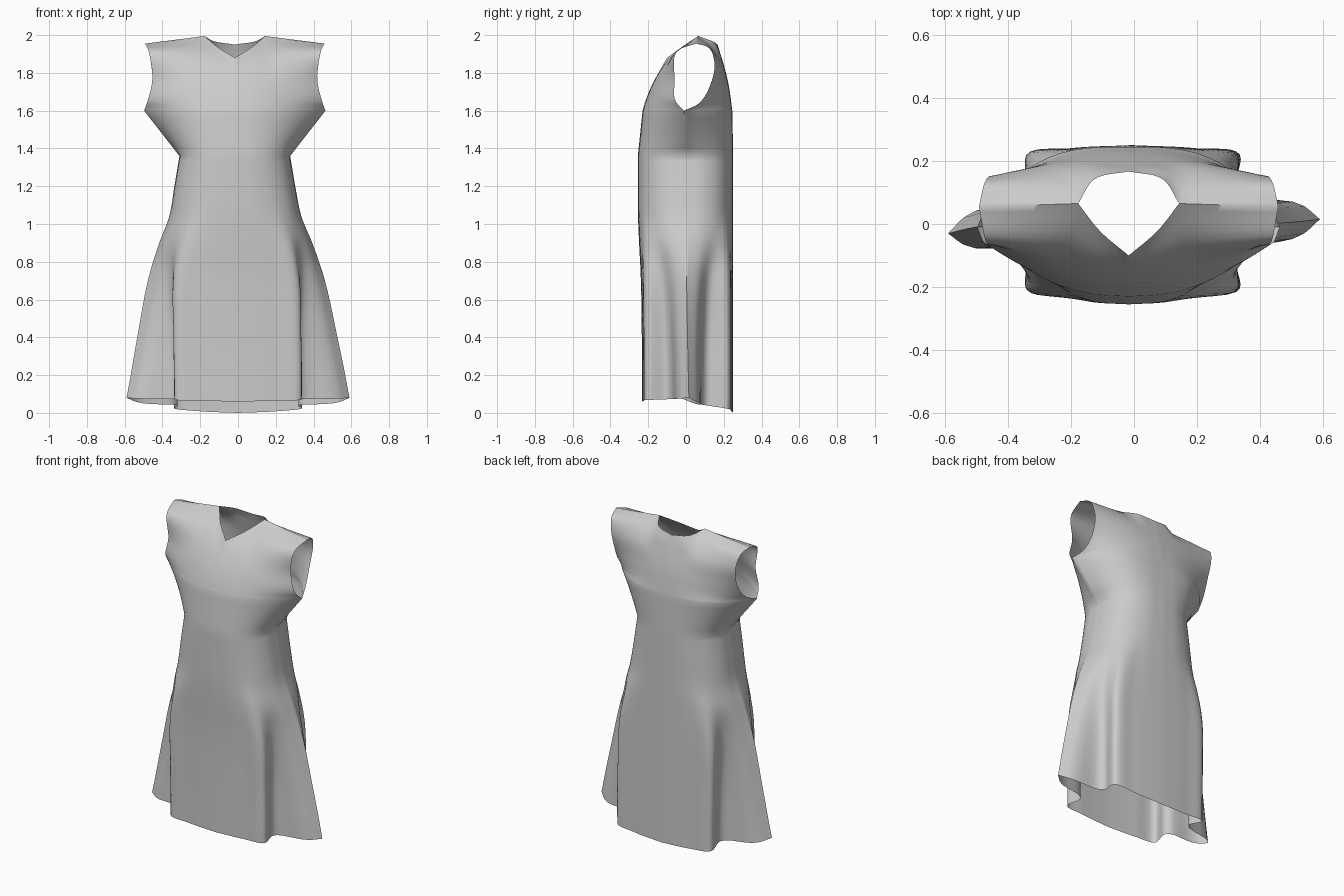
import bpy, bmesh
from math import sin, cos, pi
from mathutils import Vector

if "Cube" in bpy.data.objects:
    bpy.data.objects.remove(bpy.data.objects["Cube"])

COLS = 6                              # control columns from centre line to side
# body profile: height, half width, amount of flared side folds
BODY = [(.07, .59, 1), (.4, .53, .95), (.75, .455, .65), (.9, .405, .3),
        (1.04, .35, .05), (1.2, .32, 0), (1.36, .293, 0)]
# upper rows: height, centre depth, armhole edge x and y, roundness
YOKE = {-1: [(1.6, -.23, .48, -.01, 2.2), (1.65, -.215, .462, -.055, 2), (1.76, -.168, .437, -.06, 2)],
        1: [(1.6, .245, .48, -.01, 3), (1.64, .24, .45, .07, 2.5),
            (1.74, .225, .435, .13, 2), (1.86, .195, .445, .15, 1.5)]}
NECK_MID = {-1: Vector((0, -.1, 1.88)), 1: Vector((0, .167, 1.95))}
NECK_BULGE = {-1: Vector((.012, -.004, 0)), 1: Vector((.03, .025, -.005))}
NECK_SIDE, SHOULDER_TIP = Vector((.16, .065, 1.995)), Vector((.475, .055, 1.955))
ROLL = {-1: Vector((0, -.045, .057)), 1: Vector((0, .02, .024))}


def spline(pts, sub=6):
    """Smooth curve through the points, tangents weighted by spacing."""
    gap = [max((b - a).length, 1e-4) for a, b in zip(pts, pts[1:])]
    slope = [(b - a) / g for a, b, g in zip(pts, pts[1:], gap)]
    inner = [(s0 * g1 + s1 * g0) / (g0 + g1) for s0, s1, g0, g1 in zip(slope, slope[1:], gap, gap[1:])]
    tan = [slope[0]] + inner + [slope[-1]]
    out = []
    for i, g in enumerate(gap):
        for k in range(sub):
            t = k / sub
            ease = t * t * (3 - 2 * t)
            out.append(pts[i].lerp(pts[i + 1], ease)
                       + g * (tan[i] * t * (1 - t) ** 2 - tan[i + 1] * t * t * (1 - t)))
    return out + [pts[-1]]


def body_row(z, w, t, side, hem):
    """Rounded oval at the waist, blended into panel plus side fold at the hem."""
    depth = .255 - .022 * t if side < 0 else .25
    flare_x = [0, .2, .335, .32, w - .05, w]
    flare_y = [1, .96, .88, .45, .18, 0]
    row = []
    for i in range(COLS):
        f = i / (COLS - 1)
        a = f * pi / 2
        oval = Vector((w * sin(a) ** .8, max(0, cos(a)) ** .8 if i < COLS - 1 else 0))
        p = oval.lerp(Vector((flare_x[i], flare_y[i])), t)
        if hem:
            z = .06 + .02 * f if side < 0 else .08 * f ** 1.4
        row.append(Vector((p.x, p.y * depth * side, z)))
    return row


def yoke_row(z, y0, x1, y1, power):
    fs = [i / (COLS - 1) for i in range(COLS)]
    return [Vector((x1 * f ** .85, y0 + (y1 - y0) * f ** (.9 * power), z)) for f in fs]


def top_row(side):
    """Half of the neckline, then the shoulder seam."""
    mid = NECK_MID[side].lerp(NECK_SIDE, .5) + NECK_BULGE[side]
    return [NECK_MID[side], mid] + [NECK_SIDE.lerp(SHOULDER_TIP, k / 3) for k in range(4)]


def upper_rows(side):
    rows = [yoke_row(*r) for r in YOKE[side]]
    top = top_row(side)
    roll = [a.lerp(b, .5) + ROLL[side] * i / (COLS - 1) for i, (a, b) in enumerate(zip(rows[-1], top))]
    return rows + [roll, top]


def loft(rows, corner=False):
    """Surface through the rows; corner sharpens the neck point at the top."""
    grid = list(zip(*[spline(c) for c in zip(*rows)]))
    out = []
    for j, r in enumerate(grid):
        line = spline(r)
        if corner:
            split = spline(r[:3]) + spline(r[2:])[1:]
            line = [a.lerp(b, (j / (len(grid) - 1)) ** 6) for a, b in zip(line, split)]
        out.append(line)
    return out


def place(v, mirror):
    """Slight natural lean of the cloth: torso shifted, side folds turned."""
    fold = max(0, v.x - .34) / .25 * max(0, min(1, 1.1 - v.z))
    y = v.y + fold * (.015 if mirror > 0 else -.03)
    return (v.x * mirror - .017 * max(0, min(1, v.z - .2)), y, v.z)


# dress: front and back sheets, each with a left and right half
bm = bmesh.new()
for side in (-1, 1):
    lower = [body_row(*r, side, i == 0) for i, r in enumerate(BODY)]
    upper = upper_rows(side)
    grid = loft(lower) + loft([lower[-1], upper[0]])[1:] + loft(upper, True)[1:]
    for mirror in (-1, 1):
        vs = [[bm.verts.new(place(v, mirror)) for v in row] for row in grid]
        for r0, r1 in zip(vs, vs[1:]):
            for i in range(len(r0) - 1):
                quad = [r0[i], r0[i + 1], r1[i + 1], r1[i]]
                bm.faces.new(quad if side * mirror < 0 else quad[::-1])
bmesh.ops.remove_doubles(bm, verts=bm.verts, dist=.0005)

mesh = bpy.data.meshes.new("dress")
bm.to_mesh(mesh)
bm.free()
dress = bpy.data.objects.new("dress", mesh)
bpy.context.collection.objects.link(dress)
bpy.context.view_layer.objects.active = dress
dress.select_set(True)
bpy.ops.object.shade_smooth_by_angle(angle=1.0)
